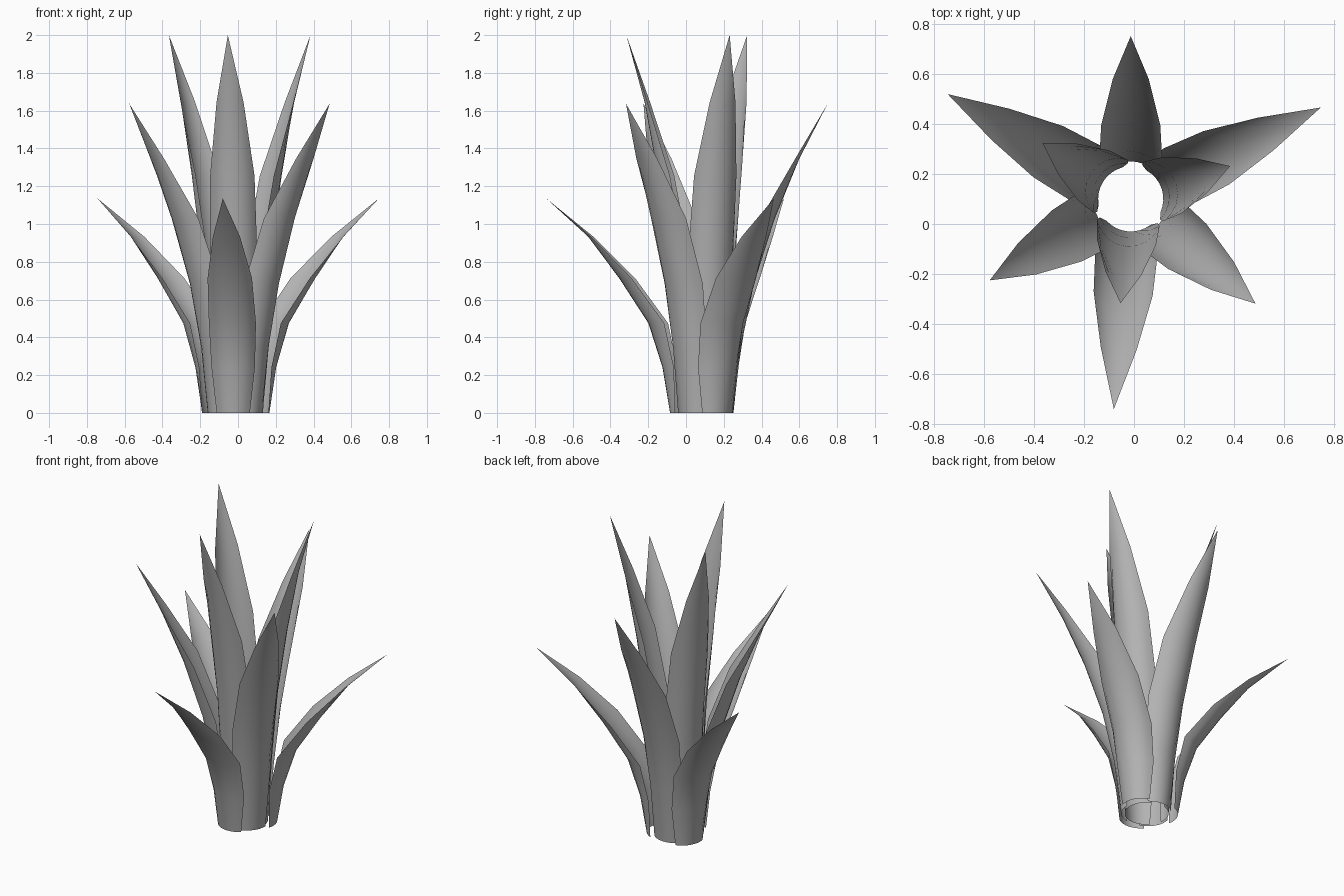
import bpy
import bmesh
from math import asin, sin, cos, radians

cube = bpy.data.objects.get("Cube")
if cube:
    bpy.data.objects.remove(cube)

leaf_mat = bpy.data.materials.new("leaf_grey")
leaf_mat.use_nodes = True
GREY = (0.45, 0.45, 0.45, 1)
leaf_mat.diffuse_color = GREY
leaf_mat.node_tree.nodes["Principled BSDF"].inputs["Base Color"].default_value = GREY

CENTRE = (-0.013, 0.10)
CURL = 0.13                                   # radius of the channel across a leaf
HALF_WIDTHS = (0.088, 0.115, 0.125, 0.118, 0.072)
HEIGHTS = (0, 0.212, 0.418, 0.628, 0.822)     # fractions of the leaf height
SEGMENTS = 8


def make_leaf(name, height, radii, angle):
    """Channelled leaf sheet: arcs stacked along a bending midrib, ending in a point."""
    a = radians(angle)

    def place(out, side, z):
        return (CENTRE[0] + out * cos(a) - side * sin(a),
                CENTRE[1] + out * sin(a) + side * cos(a), z)

    bm = bmesh.new()
    rows = []
    for r, w, h in zip(radii, HALF_WIDTHS, HEIGHTS):
        half = asin(w / CURL)
        row = []
        for i in range(SEGMENTS + 1):
            t = half * (2 * i / SEGMENTS - 1)
            row.append(bm.verts.new(place(r - CURL * (1 - cos(t)), CURL * sin(t), h * height)))
        rows.append(row)
    tip = bm.verts.new(place(radii[-1], 0, height))
    for low, high in zip(rows, rows[1:]):
        for i in range(SEGMENTS):
            bm.faces.new((low[i], low[i + 1], high[i + 1], high[i]))
    for i in range(SEGMENTS):
        bm.faces.new((rows[-1][i], rows[-1][i + 1], tip))
    for f in bm.faces:
        f.smooth = True
    mesh = bpy.data.meshes.new(name)
    bm.to_mesh(mesh)
    bm.free()
    mesh.materials.append(leaf_mat)
    bpy.context.collection.objects.link(bpy.data.objects.new(name, mesh))


# Three whorls of three leaves: height, midrib distance per row, directions
WHORLS = {
    "outer_leaf": (1.135, (0.185, 0.225, 0.30, 0.455, 0.62, 0.842), (265.4, 25.7, 150.2)),
    "middle_leaf": (1.637, (0.15, 0.19, 0.26, 0.37, 0.50, 0.65), (90, 210, 320)),
    "inner_leaf": (2.0, (0.13, 0.155, 0.19, 0.25, 0.32, 0.418), (264.4, 18.3, 147.6)),
}
for name, (height, radii, angles) in WHORLS.items():
    for n, angle in enumerate(angles, 1):
        make_leaf(f"{name}_{n}", height, radii, angle)
